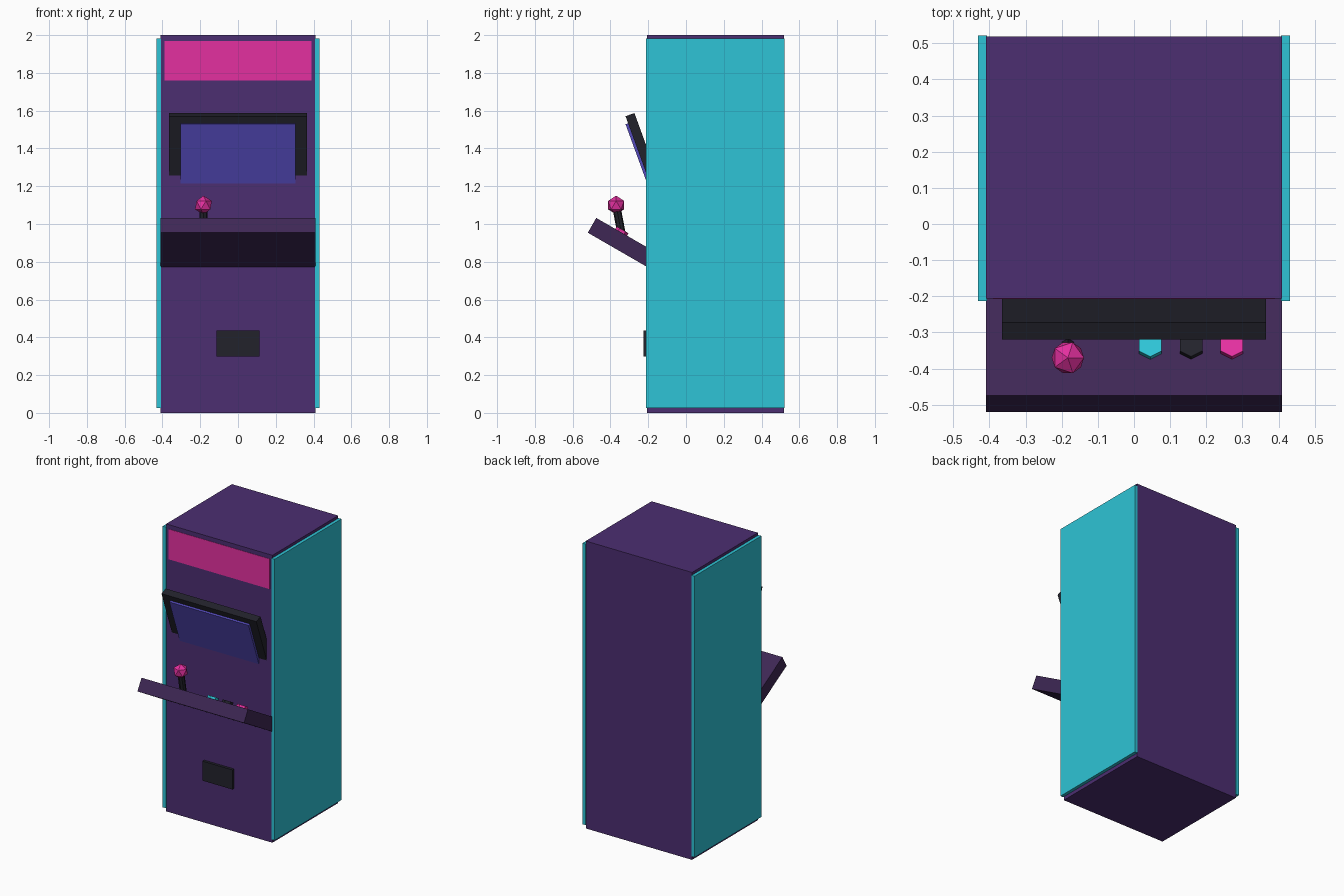
import bpy, math
from mathutils import Vector

if "Cube" in bpy.data.objects:
    bpy.data.objects.remove(bpy.data.objects["Cube"])


def material(name, r, g, b):
    lin = [c / 12.92 if c <= 0.04045 else ((c + 0.055) / 1.055) ** 2.4
           for c in (r / 255, g / 255, b / 255)]
    m = bpy.data.materials.new(name)
    m.diffuse_color = (*lin, 1)
    m.use_nodes = True
    m.node_tree.nodes["Principled BSDF"].inputs["Base Color"].default_value = m.diffuse_color
    return m


purple = material("purple", 76, 46, 113)
plum = material("dark_plum", 62, 39, 85)
cyan = material("cyan", 46, 196, 214)
pink = material("hot_pink", 228, 48, 160)
black = material("charcoal", 34, 34, 43)
blue = material("screen_blue", 84, 74, 186)


def finish(name, mat):
    ob = bpy.context.object
    ob.name = name
    ob.data.materials.append(mat)
    return ob


def box(name, centre, size, mat, tilt=0):
    bpy.ops.mesh.primitive_cube_add(size=1, location=centre,
                                    rotation=(math.radians(tilt), 0, 0))
    bpy.context.object.scale = size
    bpy.ops.object.transform_apply(location=False, rotation=False, scale=True)
    return finish(name, mat)


# Cabinet body and side panels
box("cabinet_body", (0, 0.156, 1), (0.818, 0.724, 2), purple)
for side, label in ((-1, "left"), (1, "right")):
    box(label + "_side_panel", (side * 0.419, 0.1545, 1.003),
        (0.024, 0.735, 1.956), cyan)

# Marquee plate, flush on the upper front
box("marquee", (0, -0.2045, 1.865), (0.78, 0.007, 0.21), pink)

# Tilted screen and its surround
box("screen_bezel", (0, -0.194, 1.297), (0.73, 0.05, 0.6), black, 20)
box("screen", (0, -0.2285, 1.306), (0.61, 0.02, 0.48), blue, 20)

# Control panel, raised toward the player
box("control_panel", (0, -0.281, 0.868), (0.82, 0.5, 0.09), plum, -30)

# Hexagonal buttons
for i, (x, mat) in enumerate(((0.045, cyan), (0.158, black), (0.271, pink))):
    bpy.ops.mesh.primitive_cylinder_add(
        vertices=6, radius=0.036, depth=0.03, location=(x, -0.343, 0.956),
        rotation=(math.radians(-30), 0, 0))
    finish(f"button_{i + 1}", mat)

# Joystick
top, foot = Vector((-0.183, -0.37, 1.1)), Vector((-0.183, -0.338, 0.93))
bpy.ops.mesh.primitive_cylinder_add(
    vertices=8, radius=0.022, depth=(top - foot).length,
    location=(top + foot) / 2,
    rotation=(top - foot).to_track_quat('Z', 'Y').to_euler())
finish("joystick_shaft", black)
bpy.ops.mesh.primitive_ico_sphere_add(subdivisions=1, radius=0.05, location=top)
finish("joystick_ball", pink)

# Coin door
box("coin_door", (0, -0.21, 0.367), (0.23, 0.03, 0.136), black)
